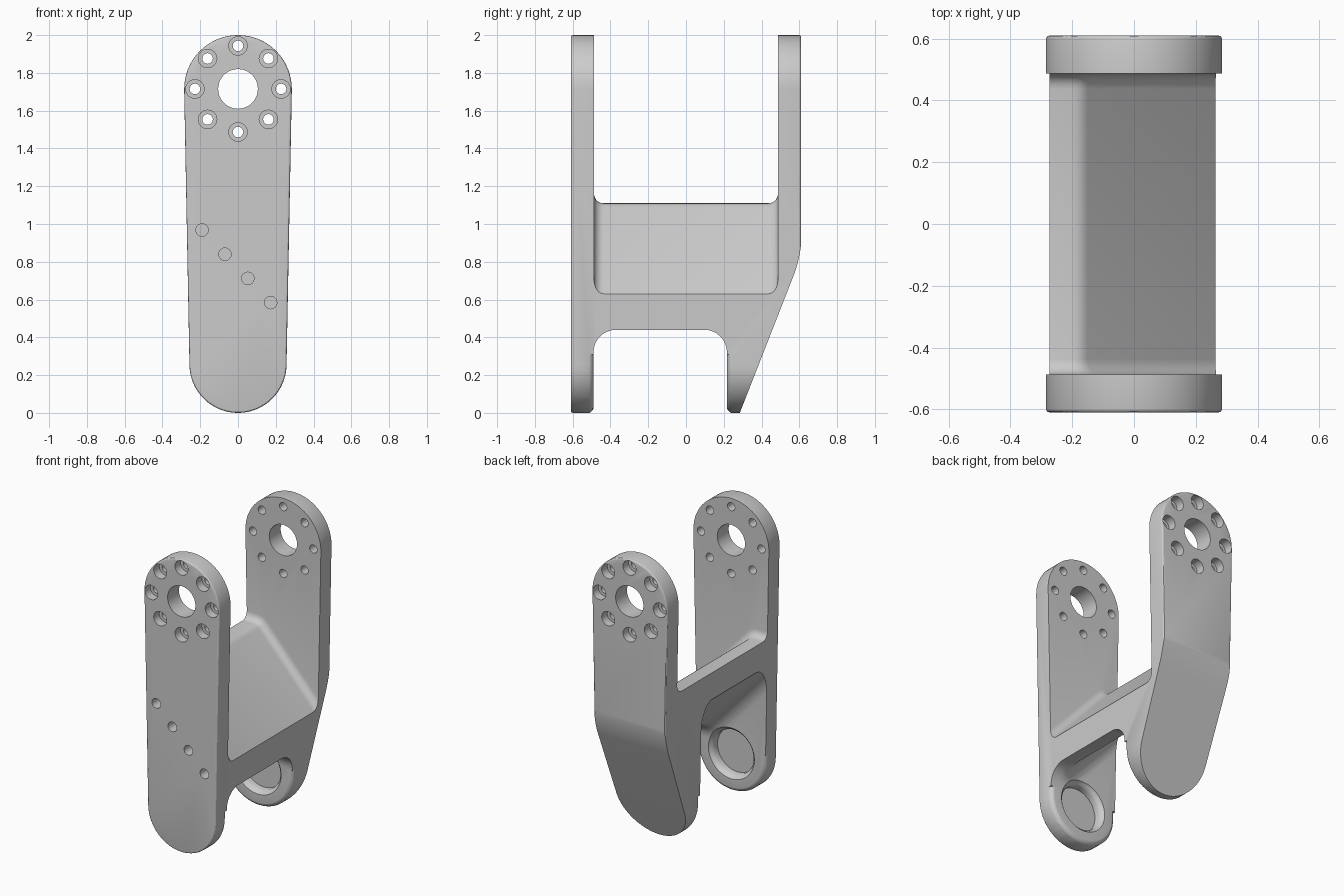
import bpy, bmesh
from math import sin, cos, pi, asin

if "Cube" in bpy.data.objects:
    bpy.data.objects.remove(bpy.data.objects["Cube"])

TOP_Z, TOP_R = 1.715, 0.285
LOW_Z, LOW_R = 0.257, 0.257


def to_object(bm, name):
    bmesh.ops.recalc_face_normals(bm, faces=bm.faces)
    me = bpy.data.meshes.new(name)
    bm.to_mesh(me)
    bm.free()
    ob = bpy.data.objects.new(name, me)
    bpy.context.collection.objects.link(ob)
    return ob


def prism(name, pts, a, b, bevel=0, seg=4, axis='y'):
    """Extrude a 2D profile along y (pts = x,z) or x (pts = y,z); round the end rims."""
    bm = bmesh.new()
    place = (lambda p, d: (p[0], d, p[1])) if axis == 'y' else (lambda p, d: (d, p[0], p[1]))
    ends = [[bm.verts.new(place(p, d)) for p in pts] for d in (a, b)]
    caps = [bm.faces.new(e) for e in ends]
    n = len(pts)
    for i in range(n):
        j = (i + 1) % n
        bm.faces.new((ends[0][i], ends[0][j], ends[1][j], ends[1][i]))
    bmesh.ops.recalc_face_normals(bm, faces=bm.faces)
    if bevel:
        rims = [e for c in caps for e in c.edges]
        bmesh.ops.bevel(bm, geom=rims, offset=bevel, segments=seg, profile=0.5,
                        affect='EDGES', clamp_overlap=False)
    return to_object(bm, name)


def revolve(bm, prof, x, z, n=32):
    """Closed solid of revolution about a y-parallel axis; prof = (radius, y)."""
    rings = [[bm.verts.new((x + r * cos(2 * pi * k / n), y, z + r * sin(2 * pi * k / n)))
              for k in range(n)] for r, y in prof]
    for p, q in zip(rings, rings[1:]):
        for k in range(n):
            m = (k + 1) % n
            bm.faces.new((p[k], p[m], q[m], q[k]))
    bm.faces.new(rings[0])
    bm.faces.new(rings[-1])


def boolean(ob, cutter, op='DIFFERENCE'):
    m = ob.modifiers.new('cut', 'BOOLEAN')
    m.object, m.operation, m.solver = cutter, op, 'EXACT'
    bpy.context.view_layer.objects.active = ob
    bpy.ops.object.modifier_apply(modifier=m.name)
    bpy.data.objects.remove(cutter)


def outline(grow=0.0):
    """Two arcs joined by tangent lines."""
    a = asin((TOP_R - LOW_R) / (TOP_Z - LOW_Z))
    pts = []
    for z, r, t0, t1 in ((TOP_Z, TOP_R, -a, pi + a), (LOW_Z, LOW_R, pi + a, 2 * pi - a)):
        for k in range(33):
            t = t0 + (t1 - t0) * k / 32
            pts.append(((r + grow) * cos(t), z + (r + grow) * sin(t)))
    return pts


def curve(p0, p1, p2, n=6):
    return [tuple((1 - t) ** 2 * a + 2 * t * (1 - t) * b + t * t * c
                  for a, b, c in zip(p0, p1, p2)) for t in [k / n for k in range(n + 1)]]


# Solid block with the plate outline
bracket = prism('yoke_bracket', outline(), -0.61, 0.61, 0.012, 3)

# Sloping outer face of the rear leg
side = [(-1, -1), (-0.107, -1)] + curve((0.567, 0.72), (0.612, 0.835), (0.612, 0.95), 8) \
    + [(0.612, 3), (-1, 3)]
boolean(bracket, prism('side_profile', side, -1, 1, axis='x'), 'INTERSECT')

# Space above the slanted web, then the point-mirrored space below it
web = [(-0.6, 1.11)] + curve((-0.20, 1.11), (-0.17, 1.11), (-0.15, 1.088), 4) \
    + [(0.6, 0.26), (0.6, 2.5), (-0.6, 2.5)]
boolean(bracket, prism('upper_gap', web, -0.487, 0.487, 0.05, 5))
below = [(-x, 1.55 - z) for x, z in web]
boolean(bracket, prism('lower_gap', below, -0.49, 0.217, 0.12, 8))

# Rounded inner rims of the two lower legs
for y, s in ((-0.49, 1), (0.217, -1)):
    box = [(-0.5, -0.2), (0.5, -0.2), (0.5, 0.31), (-0.5, 0.31)]
    rim = prism('rim_cutter', box, y - s * 0.045, y + s * 0.002)
    boolean(rim, prism('rim_core', outline(0.002), y - s * 0.3, y + s * 0.001, 0.035, 5))
    boolean(bracket, rim)

# Bores, counterbored bolt circle, web screw holes and bearing pockets
bm = bmesh.new()
revolve(bm, [(0.105, -0.8), (0.105, 0.8)], 0, TOP_Z, 48)
for k in range(8):
    revolve(bm, [(0.049, -0.8), (0.049, -0.55), (0.028, -0.55),
                 (0.028, 0.55), (0.049, 0.55), (0.049, 0.8)],
            0.228 * cos(k * pi / 4), TOP_Z + 0.228 * sin(k * pi / 4), 24)
for k in range(4):
    revolve(bm, [(0.033, -0.8), (0.033, -0.51)], -0.19 + 0.121 * k, 0.968 - 0.128 * k, 24)
for y, s in ((-0.49, 1), (0.217, -1)):
    revolve(bm, [(0.178, y + s * 0.01), (0.172, y - s * 0.004), (0.158, y - s * 0.015),
                 (0.15, y - s * 0.03), (0.15, y - s * 0.065)], 0, LOW_Z, 48)
boolean(bracket, to_object(bm, 'hole_cutters'))

# Smooth shading with crisp edges
bpy.ops.object.select_all(action='DESELECT')
bracket.select_set(True)
bpy.context.view_layer.objects.active = bracket
bpy.ops.object.shade_smooth_by_angle(angle=0.52)
